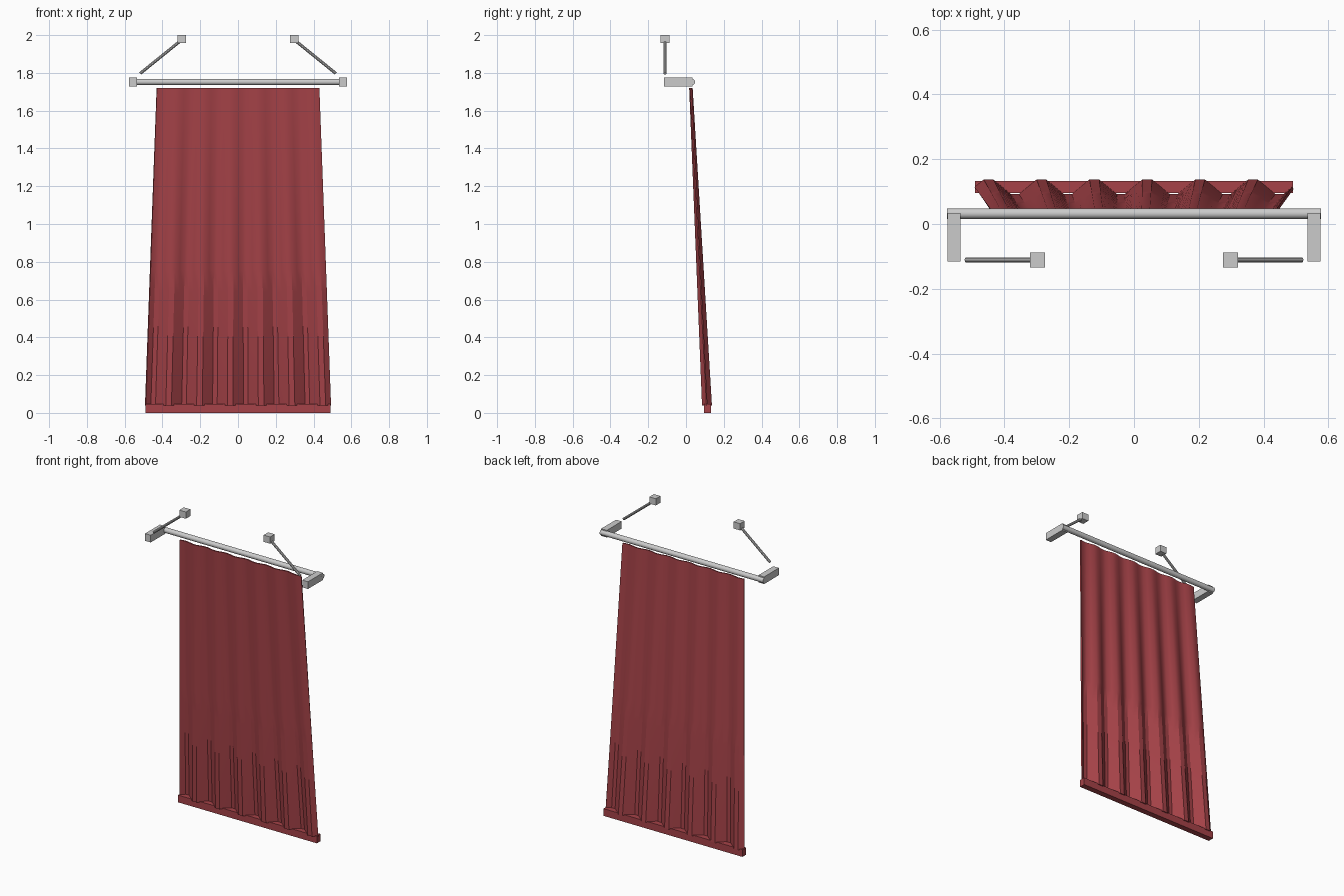
import bpy, bmesh, math
from mathutils import Vector

if "Cube" in bpy.data.objects:
    bpy.data.objects.remove(bpy.data.objects["Cube"])

red = bpy.data.materials.new("red_cloth")
red.diffuse_color = (0.38, 0.055, 0.065, 1)
red.use_nodes = True
red.node_tree.nodes["Principled BSDF"].inputs["Base Color"].default_value = red.diffuse_color


def smooth(ob):
    bpy.ops.object.select_all(action='DESELECT')
    ob.select_set(True)
    bpy.context.view_layer.objects.active = ob
    bpy.ops.object.shade_smooth_by_angle(angle=math.radians(30))


def box(name, lo, hi, mat=None):
    lo, hi = Vector(lo), Vector(hi)
    bpy.ops.mesh.primitive_cube_add(size=1, location=(lo + hi) / 2)
    ob = bpy.context.object
    ob.name = name
    for v in ob.data.vertices:
        v.co *= hi - lo
    if mat:
        ob.data.materials.append(mat)
    return ob


def bar(name, a, b, radius, sides):
    a, b = Vector(a), Vector(b)
    bpy.ops.mesh.primitive_cylinder_add(vertices=sides, radius=radius,
                                        depth=(b - a).length, location=(a + b) / 2)
    ob = bpy.context.object
    ob.name = name
    ob.rotation_euler = (b - a).to_track_quat('Z', 'Y').to_euler()
    smooth(ob)
    return ob


# Pleated cloth: flares and leans back-to-front, folds deepen towards the hem
FOLDS, COLS, ROWS = 6, 36, 14
bm = bmesh.new()
grid = []
for r in range(ROWS + 1):
    t = r / ROWS
    half, mid, amp = 0.43 + 0.06 * t, 0.026 + 0.085 * t, 0.006 + 0.020 * t
    grid.append([bm.verts.new((half * (2 * c / COLS - 1),
                               mid + amp * math.sin(math.tau * FOLDS * c / COLS),
                               1.72 - 1.68 * t)) for c in range(COLS + 1)])
for r in range(ROWS):
    for c in range(COLS):
        bm.faces.new((grid[r][c], grid[r + 1][c], grid[r + 1][c + 1], grid[r][c + 1]))
mesh = bpy.data.meshes.new("curtain_cloth")
bm.to_mesh(mesh)
bm.free()
mesh.materials.append(red)
cloth = bpy.data.objects.new("curtain_cloth", mesh)
bpy.context.collection.objects.link(cloth)
solid = cloth.modifiers.new("thickness", 'SOLIDIFY')
solid.thickness, solid.offset = 0.008, 0
bpy.context.view_layer.objects.active = cloth
bpy.ops.object.modifier_apply(modifier="thickness")
smooth(cloth)

# Weighted hem bar
box("hem", (-0.491, 0.095, 0), (0.491, 0.132, 0.046), red)

# Curtain rod
bar("rod", (-0.577, 0.032, 1.752), (0.577, 0.032, 1.752), 0.0165, 16)

# Side brackets, slanted struts and their mounting blocks
for s, side in ((-1, "left"), (1, "right")):
    box("bracket_" + side, (s * 0.556 - 0.02, -0.116, 1.729),
        (s * 0.556 + 0.02, 0.034, 1.775))
    bar("strut_" + side, (s * 0.518, -0.111, 1.797), (s * 0.298, -0.111, 1.975), 0.008, 10)
    box("mount_block_" + side, (s * 0.298 - 0.023, -0.134, 1.957),
        (s * 0.298 + 0.023, -0.088, 2.0))
